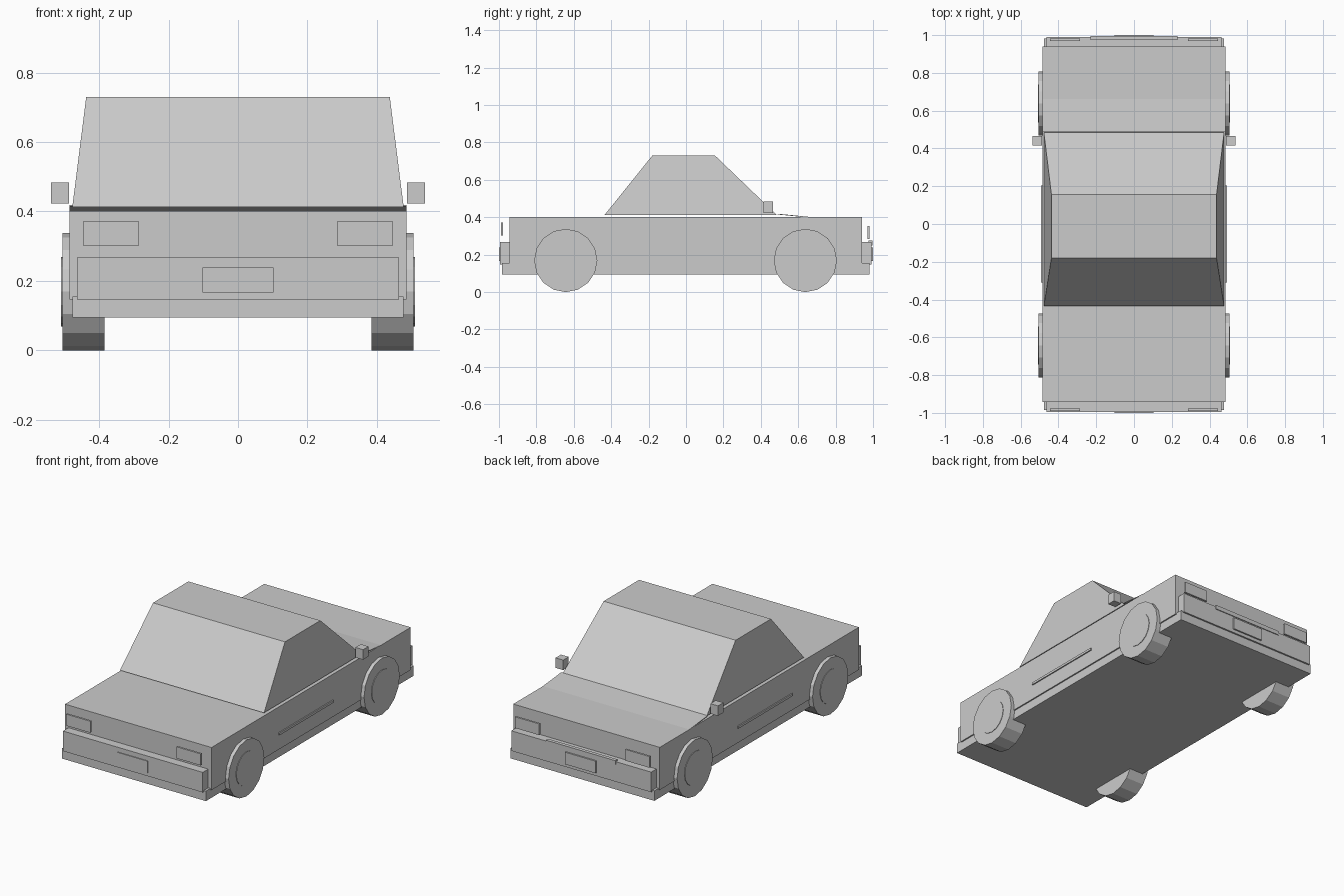
import bpy, bmesh, math
from mathutils import Matrix, Vector

if "Cube" in bpy.data.objects:
    bpy.data.objects.remove(bpy.data.objects["Cube"])

grey = bpy.data.materials.new("plain_grey")
grey.diffuse_color = (0.6, 0.6, 0.6, 1)
grey.use_nodes = True
grey.node_tree.nodes["Principled BSDF"].inputs["Base Color"].default_value = grey.diffuse_color


def finish(name, bm):
    bmesh.ops.recalc_face_normals(bm, faces=bm.faces[:])
    mesh = bpy.data.meshes.new(name)
    bm.to_mesh(mesh)
    bm.free()
    mesh.materials.append(grey)
    obj = bpy.data.objects.new(name, mesh)
    bpy.context.collection.objects.link(obj)
    return obj


def box(name, x, y, z):
    """Box from (low, high) ranges on each axis."""
    bm = bmesh.new()
    bmesh.ops.create_cube(bm, size=1)
    for v in bm.verts:
        v.co = Vector([r[0] if c < 0 else r[1] for c, r in zip(v.co, (x, y, z))])
    return finish(name, bm)


def pair(name, x, y, z):
    """Box on the right and its mirror on the left."""
    box(name + "_right", x, y, z)
    box(name + "_left", (-x[1], -x[0]), y, z)


def disc(name, x0, x1, y, z, r, sides):
    """Cylinder lying along x."""
    bm = bmesh.new()
    bmesh.ops.create_cone(bm, cap_ends=True, segments=sides, radius1=r,
                          radius2=r, depth=abs(x1 - x0))
    place = Matrix.Translation(((x0 + x1) / 2, y, z)) @ Matrix.Rotation(math.pi / 2, 4, 'Y')
    bmesh.ops.transform(bm, matrix=place, verts=bm.verts[:])
    return finish(name, bm)


# Main body and lower sill
box("body", (-0.485, 0.485), (-0.943, 0.941), (0.147, 0.402))
box("sill", (-0.477, 0.477), (-0.985, 0.981), (0.095, 0.155))

# Tapered cabin
cabin = box("cabin", (-0.477, 0.477), (-0.435, 0.485), (0.413, 0.73))
for v in cabin.data.vertices:
    if v.co.z > 0.6:
        v.co.x = math.copysign(0.437, v.co.x)
        v.co.y = -0.18 if v.co.y < 0 else 0.155

# Bonnet panel, slightly raised at the windscreen and sinking into the body
bonnet = box("bonnet", (-0.485, 0.485), (0.488, 0.935), (0.36, 0.419))
for v in bonnet.data.vertices:
    top = 0.419 if v.co.y < 0.6 else 0.375
    v.co.z = top if v.co.z > 0.4 else top - 0.004

# Bumpers, plates and grille
box("rear_bumper", (-0.463, 0.463), (-0.995, -0.943), (0.147, 0.267))
box("front_bumper", (-0.463, 0.463), (0.941, 0.991), (0.147, 0.267))
box("rear_plate", (-0.102, 0.102), (-1.0, -0.992), (0.167, 0.239))
box("front_plate", (-0.102, 0.102), (0.988, 1.0), (0.167, 0.239))
box("grille", (-0.23, 0.23), (0.975, 0.996), (0.25, 0.275))

# Lamps, side trim and mirrors
pair("rear_lamp", (0.285, 0.446), (-0.99, -0.978), (0.302, 0.371))
pair("front_lamp", (0.285, 0.446), (0.97, 0.982), (0.285, 0.352))
pair("side_trim", (0.48, 0.492), (-0.31, 0.205), (0.235, 0.249))
pair("mirror", (0.487, 0.538), (0.415, 0.466), (0.423, 0.483))

# Wheels with hubcaps
for side, s in (("right", 1), ("left", -1)):
    for end, y in (("rear", -0.643), ("front", 0.638)):
        disc(f"{end}_wheel_{side}", s * 0.385, s * 0.506, y, 0.169, 0.169, 16)
        disc(f"{end}_hubcap_{side}", s * 0.50, s * 0.509, y, 0.169, 0.1, 16)
